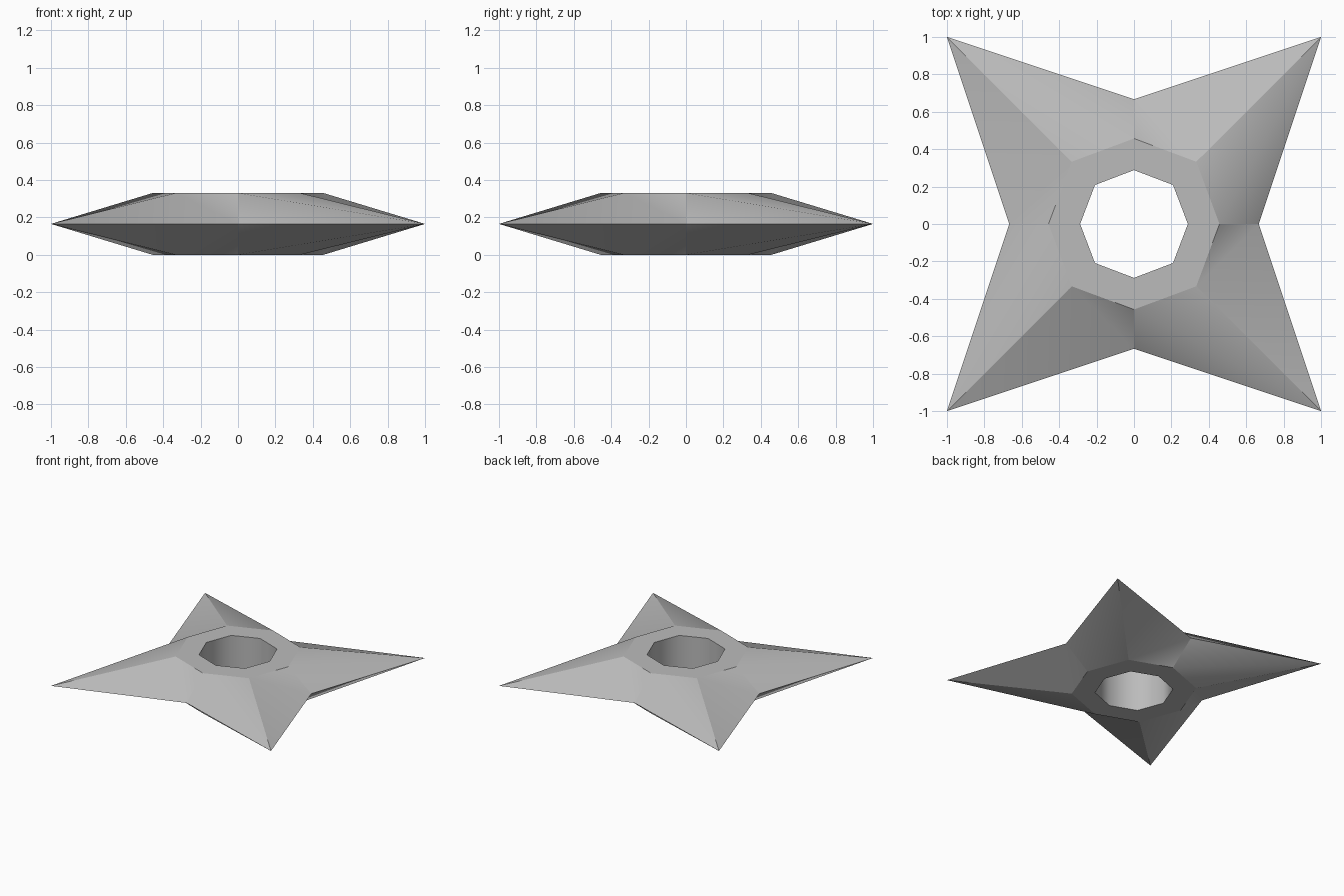
import bpy, bmesh
from math import sin, cos, pi

cube = bpy.data.objects.get("Cube")
if cube:
    bpy.data.objects.remove(cube, do_unlink=True)

steel = bpy.data.materials.new("grey steel")
steel.use_nodes = True
GREY = (0.5, 0.5, 0.5, 1)
steel.diffuse_color = GREY
steel.node_tree.nodes["Principled BSDF"].inputs["Base Color"].default_value = GREY

THICK = 0.33
bm = bmesh.new()


def ring(notch_radius, tip_radius, z):
    """Eight points, alternating between notches on the axes and diagonals."""
    radii = (notch_radius, tip_radius)
    return [bm.verts.new((radii[i % 2] * cos(i * pi / 4),
                          radii[i % 2] * sin(i * pi / 4), z)) for i in range(8)]


# Sharp outer edge at mid height, shared by both sides
rim = ring(0.667, 2 ** 0.5, THICK / 2)
holes = []
seams = []

for z in (0, THICK):
    shoulder = ring(0.457, 0.471, z)
    hole = ring(0.288, 0.295, z)
    holes.append(hole)
    for i in range(8):
        j = (i + 1) % 8
        # Flat face around the hole
        bm.faces.new((shoulder[i], shoulder[j], hole[j], hole[i]))
        # Sloped blade, split along the same diagonal on every panel
        bm.faces.new((rim[i], rim[j], shoulder[i]))
        bm.faces.new((rim[j], shoulder[j], shoulder[i]))
        seams += [(rim[i], rim[j]), (shoulder[i], shoulder[j]),
                  (hole[i], hole[j]), (rim[i], shoulder[i])]

# Wall of the centre hole
for i in range(8):
    j = (i + 1) % 8
    bm.faces.new((holes[0][i], holes[0][j], holes[1][j], holes[1][i]))

# Smooth within each panel, sharp between panels
bmesh.ops.recalc_face_normals(bm, faces=bm.faces)
for face in bm.faces:
    face.smooth = True
for a, b in seams:
    bm.edges.get((a, b)).smooth = False

mesh = bpy.data.meshes.new("throwing_star")
bm.to_mesh(mesh)
bm.free()
mesh.materials.append(steel)
star = bpy.data.objects.new("throwing_star", mesh)
bpy.context.collection.objects.link(star)
